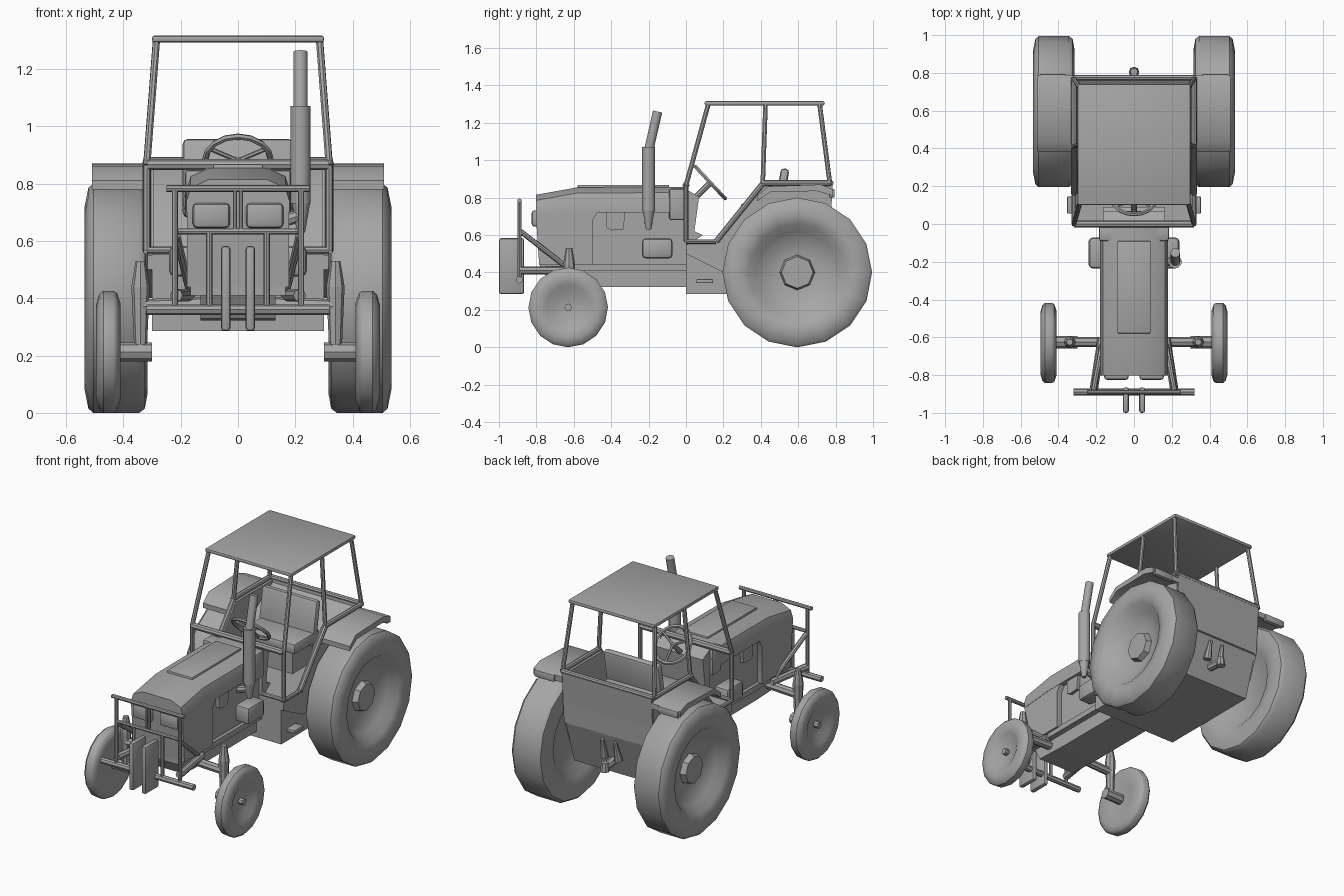
import bpy, bmesh, math
from mathutils import Vector, Matrix

if "Cube" in bpy.data.objects:
    bpy.data.objects.remove(bpy.data.objects["Cube"], do_unlink=True)

grey = bpy.data.materials.new("plain grey")
grey.use_nodes = True
grey.diffuse_color = (0.38, 0.38, 0.38, 1)
grey.node_tree.nodes["Principled BSDF"].inputs["Base Color"].default_value = grey.diffuse_color
parts = []


def finish(name, bm):
    bmesh.ops.recalc_face_normals(bm, faces=bm.faces)
    mesh = bpy.data.meshes.new(name)
    bm.to_mesh(mesh)
    bm.free()
    mesh.materials.append(grey)
    ob = bpy.data.objects.new(name, mesh)
    bpy.context.collection.objects.link(ob)
    parts.append(ob)
    return ob


def bevel(bm, width):
    if width:
        bmesh.ops.bevel(bm, geom=bm.edges[:], offset=width, segments=2, profile=0.5, affect='EDGES')


def box(name, lo, hi, round_by=0, tilt=0):
    lo, hi = Vector(lo), Vector(hi)
    bm = bmesh.new()
    bmesh.ops.create_cube(bm, size=1)
    bmesh.ops.scale(bm, vec=hi - lo, verts=bm.verts)
    bevel(bm, round_by)
    bmesh.ops.rotate(bm, matrix=Matrix.Rotation(tilt, 3, 'X'), verts=bm.verts)
    bmesh.ops.translate(bm, vec=(lo + hi) / 2, verts=bm.verts)
    return finish(name, bm)


def rod(name, a, b, r1, r2=None, sides=8):
    a, b = Vector(a), Vector(b)
    bm = bmesh.new()
    bmesh.ops.create_cone(bm, cap_ends=True, segments=sides, radius1=r1,
                          radius2=r1 if r2 is None else r2, depth=(b - a).length)
    turn = (b - a).to_track_quat('Z', 'Y').to_matrix().to_4x4()
    bmesh.ops.transform(bm, matrix=Matrix.Translation((a + b) / 2) @ turn, verts=bm.verts)
    return finish(name, bm)


def prism(name, yz, x0, x1, round_by=0):
    # side profile pushed through from x0 to x1
    bm = bmesh.new()
    face = bm.faces.new([bm.verts.new((x0, y, z)) for y, z in yz])
    out = bmesh.ops.extrude_face_region(bm, geom=[face])
    moved = [v for v in out["geom"] if isinstance(v, bmesh.types.BMVert)]
    bmesh.ops.translate(bm, vec=(x1 - x0, 0, 0), verts=moved)
    bevel(bm, round_by)
    return finish(name, bm)


def loft(name, sections):
    bm = bmesh.new()
    rings = [[bm.verts.new(p) for p in s] for s in sections]
    n = len(rings[0])
    for a, b in zip(rings, rings[1:]):
        for i in range(n):
            bm.faces.new((a[i], a[(i + 1) % n], b[(i + 1) % n], b[i]))
    bm.faces.new(rings[0])
    bm.faces.new(rings[-1])
    return finish(name, bm)


def wheel(name, profile, side, y, z):
    # (radius, x) profile spun about the axle
    bm = bmesh.new()
    vs = [bm.verts.new((side * x, y, z + r)) for r, x in profile]
    es = [bm.edges.new(p) for p in zip(vs, vs[1:])]
    bmesh.ops.spin(bm, geom=vs + es, cent=(0, y, z), axis=(1, 0, 0), angle=math.tau, steps=16)
    bmesh.ops.remove_doubles(bm, verts=bm.verts, dist=0.0005)
    return finish(name, bm)


# wheels, hubs and fenders
rear_tyre = [(0, .37), (.2, .37), (.25, .33), (.33, .315), (.385, .325), (.4, .345), (.4, .505),
             (.385, .522), (.32, .535), (.26, .52), (.22, .47), (.1, .44), (0, .44)]
front_tyre = [(0, .43), (.1, .425), (.17, .41), (.205, .422), (.213, .435), (.213, .47),
              (.2, .485), (.165, .495), (.12, .483), (.08, .46), (0, .455)]
fender = [(.38, .78), (.38, .81), (.44, .86), (.72, .87), (.785, .845), (.785, .81), (.7, .835), (.45, .83)]
for s, tag in ((1, "left"), (-1, "right")):
    wheel("rear_wheel_" + tag, rear_tyre, s, .595, .4)
    rod("rear_hub_" + tag, (s * .42, .595, .4), (s * .475, .595, .4), .1, .085)
    wheel("front_wheel_" + tag, front_tyre, s, -.63, .213)
    rod("front_hub_" + tag, (s * .44, -.63, .213), (s * .485, -.63, .213), .02)
    prism("fender_" + tag, fender, s * .31, s * .51)
    box("tail_lamp_" + tag, (s * .43 - .07, .765, .8), (s * .43 + .07, .795, .845), .008)

    # front axle ends
    rod("stub_axle_" + tag, (s * .3, -.625, .213), (s * .42, -.625, .213), .033)
    rod("kingpin_lower_" + tag, (s * .34, -.625, .22), (s * .34, -.625, .44), .022, .032)
    rod("kingpin_upper_" + tag, (s * .34, -.625, .44), (s * .34, -.625, .53), .032, .017)
    rod("axle_beam_" + tag, (s * .1, -.625, .38), (s * .34, -.625, .37), .026)

    # guard uprights, braces, weights and lamps
    rod("guard_post_" + tag, (s * .22, -.89, .36), (s * .22, -.89, .785), .011)
    rod("guard_inner_post_" + tag, (s * .1, -.89, .36), (s * .1, -.89, .63), .011)
    rod("guard_upper_post_" + tag, (s * .01, -.89, .63), (s * .01, -.89, .785), .007)
    rod("guard_brace_" + tag, (s * .215, -.885, .62), (s * .17, -.64, .43), .014)
    rod("guard_arm_" + tag, (s * .215, -.89, .41), (s * .17, -.6, .41), .022)
    box("front_weight_" + tag, (s * .043 - .016, -1, .285), (s * .043 + .016, -.865, .583), .012)
    box("headlamp_" + tag, (s * .093 - .065, -.825, .645), (s * .093 + .065, -.78, .732), .015)

    # engine side boxes and steps
    box("side_tank_" + tag, (s * .19 - .05, -.235, .475), (s * .19 + .05, -.072, .583), .02)
    prism("engine_filter_" + tag, [(-.425, .72), (-.425, .64), (-.4, .625), (-.335, .63), (-.325, .72)],
          s * .1, s * .165)
    box("step_" + tag, (s * .325 - .03, .055, .343), (s * .325 + .03, .145, .365), .006)

    # cab side: panel, sill, rails and posts
    prism("cab_side_" + tag, [(0, .55), (.16, .56), (.4, .865), (.78, .865), (.76, .56), (.7, .4), (.2, .4),
                              (0, .5)], s * .295, s * .315)
    low, high = s * .318, s * .285
    path = [(low, 0, .565), (low, 0, .865), (high, .118, 1.295)]
    for i in range(2):
        rod("front_post_%d_%s" % (i, tag), path[i], path[i + 1], .013)
    rod("cab_sill_" + tag, (low, 0, .565), (low, .16, .565), .012)
    rod("slant_rail_" + tag, (low, .16, .565), (low, .41, .875), .015)
    rod("top_rail_" + tag, (low, .4, .878), (low, .775, .878), .015)
    rod("middle_post_" + tag, (low, .41, .87), (high, .425, 1.295), .013)
    rod("rear_post_" + tag, (low, .77, .87), (high, .715, 1.295), .013)
    rod("front_sill_" + tag, (low, 0, .568), (s * .17, 0, .568), .012)
    rod("hitch_prong_" + tag, (s * .05, .74, .4), (s * .045, .765, .52), .026, .01)

# guard cross bars
rod("guard_bottom_bar", (-.32, -.89, .36), (.32, -.89, .36), .019)
rod("guard_middle_bar", (-.21, -.89, .633), (.21, -.89, .633), .011)
rod("guard_top_bar", (-.25, -.89, .783), (.25, -.89, .783), .012)


# hood: lofted cap with a nose, then engine and chassis
def hood_section(y, low, top):
    half = [(.18, low), (.18, top - .075), (.165, top - .03), (.1, top)]
    return [(x, y, z) for x, z in half] + [(-x, y, z) for x, z in reversed(half)]


loft("hood", [hood_section(-.803, .7, .815), hood_section(-.58, .72, .855), hood_section(0, .72, .857)])
prism("nose", [(-.803, .71), (-.785, .44), (-.5, .44), (-.5, .68), (-.47, .725), (-.7, .74)], -.178, .178)
box("hood_panel", (-.088, -.58, .84), (.088, -.09, .868), .006)
box("cowl", (-.185, -.09, .68), (.185, 0, .848), .012)
box("engine", (-.145, -.52, .43), (.145, .02, .74))
prism("chassis", [(-.78, .44), (-.72, .33), (-.5, .322), (.05, .322), (.05, .44)], -.13, .13)
box("chassis_rail", (-.165, -.78, .41), (.165, .02, .445))

# exhaust stack
rod("exhaust_elbow", (.13, -.2, .66), (.22, -.2, .69), .022)
rod("exhaust_funnel", (.22, -.2, .63), (.22, -.2, .74), .014, .033, 12)
rod("exhaust_muffler", (.218, -.2, .73), (.218, -.2, 1.07), .035, sides=12)
rod("exhaust_pipe", (.218, -.2, 1.05), (.218, -.152, 1.26), .025, sides=12)

# cab tub, back wall and roof
prism("cab_tub", [(0, .285), (0, .555), (.45, .555), (.765, .56), (.68, .285)], -.3, .3)
prism("rear_wall", [(.745, .55), (.765, .55), (.785, .87), (.765, .87)], -.31, .31)
prism("rear_deck", [(.5, .555), (.77, .555), (.778, .86), (.6, .75)], -.295, .295)
rod("front_rail", (-.318, 0, .866), (.318, 0, .866), .019)
rod("rear_rail", (-.318, .775, .878), (.318, .775, .878), .015)
box("roof", (-.3, .1, 1.293), (.3, .74, 1.316), .008)

# seat, dash and steering
box("seat_cushion", (-.19, .29, .7), (.19, .55, .77), .02)
box("seat_base", (-.14, .34, .55), (.14, .54, .71))
box("seat_back", (-.193, .485, .68), (.193, .53, .957), .018, -.17)
prism("dash", [(0, .845), (.07, .805), (.045, .62), (.09, .6), (.03, .56), (0, .56)], -.165, .165)
hub, axis = Vector((0, .13, .88)), Vector((0, .73, .68))
rod("steering_column", (0, .04, .79), hub, .016)
bpy.ops.mesh.primitive_torus_add(major_segments=16, minor_segments=6, major_radius=.115, minor_radius=.011,
                                 location=hub, rotation=axis.to_track_quat('Z', 'Y').to_euler())
ring = bpy.context.object
ring.name = "steering_wheel"
ring.data.materials.append(grey)
parts.append(ring)
across = axis.normalized().cross(Vector((1, 0, 0)))
for i in range(3):
    a = math.tau * i / 3 + math.pi / 2
    tip = hub + (Vector((1, 0, 0)) * math.cos(a) + across * math.sin(a)) * .112
    rod("steering_spoke_%d" % i, hub, tip, .008, sides=6)

# tow hitch
rod("hitch_arm", (0, .7, .38), (0, .8, .37), .025)
rod("hitch_pin", (0, .805, .345), (0, .805, .4), .028, .02)

# smooth shading with crisp edges
for ob in bpy.context.selected_objects:
    ob.select_set(False)
for ob in parts:
    ob.select_set(True)
bpy.context.view_layer.objects.active = parts[0]
bpy.ops.object.shade_smooth_by_angle(angle=math.radians(40))
